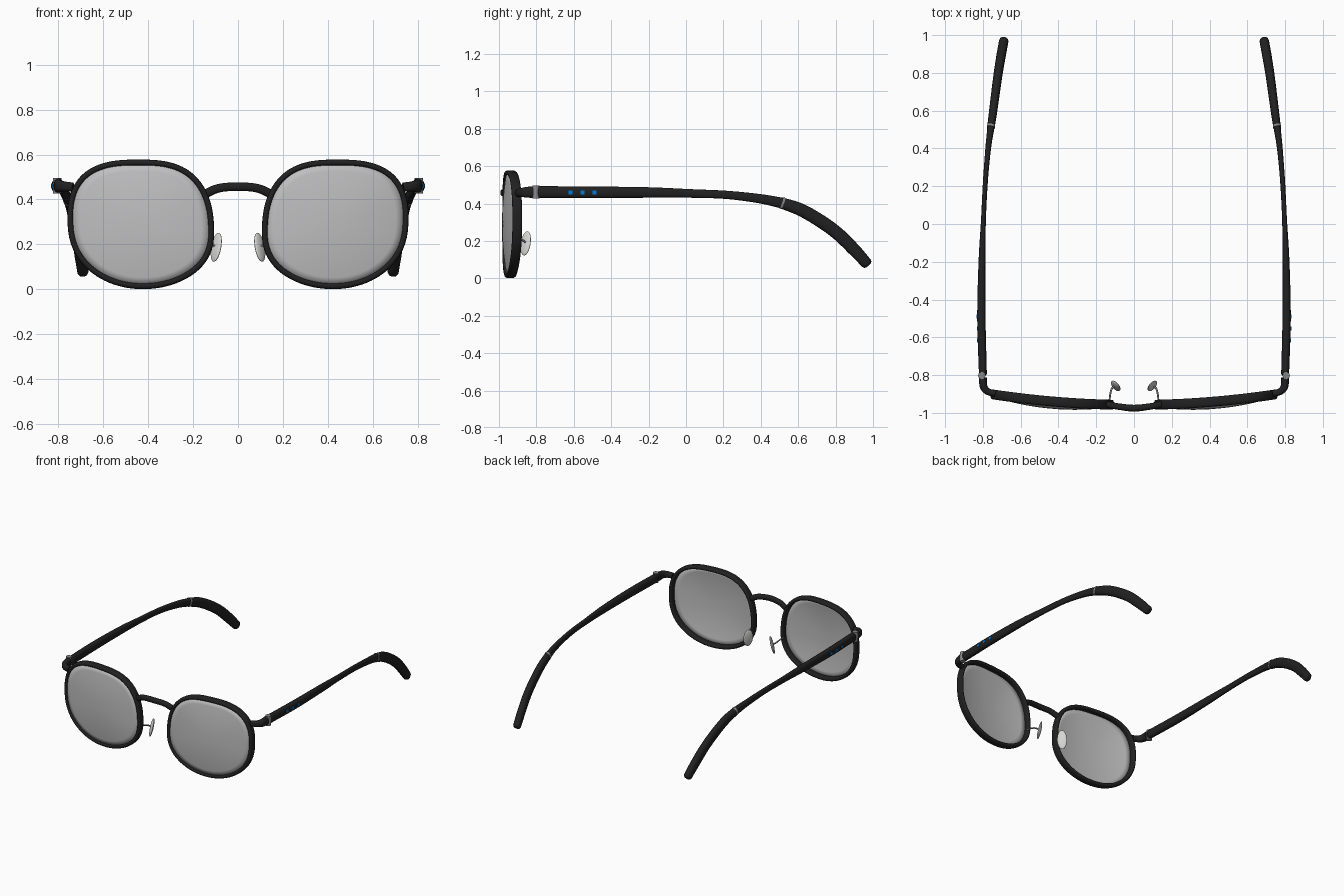
import bpy, bmesh, math
from mathutils import Vector, Matrix

cube = bpy.data.objects.get("Cube")
if cube:
    bpy.data.objects.remove(cube)


def material(name, r, g, b, rough=0.5):
    m = bpy.data.materials.new(name)
    m.use_nodes = True
    m.diffuse_color = (r, g, b, 1)
    bsdf = m.node_tree.nodes["Principled BSDF"]
    bsdf.inputs["Base Color"].default_value = (r, g, b, 1)
    bsdf.inputs["Roughness"].default_value = rough
    return m


BLACK = material("frame black", 0.015, 0.015, 0.015)
LENS = material("lens grey", 0.52, 0.52, 0.53)
METAL = material("hinge metal", 0.25, 0.25, 0.25)
PAD = material("pad clear white", 0.68, 0.68, 0.67)
BLUE = material("marker blue", 0.0, 0.2, 0.7)


def finish(name, bm, mat, angle=40):
    bmesh.ops.recalc_face_normals(bm, faces=bm.faces)
    mesh = bpy.data.meshes.new(name)
    bm.to_mesh(mesh)
    bm.free()
    mesh.materials.append(mat)
    ob = bpy.data.objects.new(name, mesh)
    bpy.context.collection.objects.link(ob)
    bpy.ops.object.select_all(action="DESELECT")
    ob.select_set(True)
    bpy.context.view_layer.objects.active = ob
    bpy.ops.object.shade_smooth_by_angle(angle=math.radians(angle))
    return ob


def superellipse(t, n):
    c, s = math.cos(t), math.sin(t)
    return (math.copysign(abs(c) ** (2 / n), c), math.copysign(abs(s) ** (2 / n), s))


def smooth_path(keys, steps):
    """Catmull-Rom through keys of (x, y, z, half_width, half_height)."""
    k = [Vector(p) for p in keys]
    k = [2 * k[0] - k[1]] + k + [2 * k[-1] - k[-2]]
    out = []
    for i in range(1, len(k) - 2):
        a, b, c, d = k[i - 1:i + 3]
        for j in range(steps):
            t = j / steps
            out.append(0.5 * (2 * b + (c - a) * t + (2 * a - 5 * b + 4 * c - d) * t * t
                              + (3 * b - a - 3 * c + d) * t ** 3))
    return out + [k[-2]]


def loft(name, path, mat, up=(0, 0, 1), closed=False, sides=20, n=2.4, dome=0.0):
    """Sweep a rounded section along the path."""
    bm = bmesh.new()
    rings, count, up = [], len(path), Vector(up)

    def ring(p, tangent, scale=1.0, shift=0.0):
        side = tangent.cross(up).normalized()
        top = side.cross(tangent).normalized()
        verts = []
        for i in range(sides):
            u, v = superellipse(2 * math.pi * i / sides, n)
            co = Vector(p[:3]) + tangent * shift
            verts.append(bm.verts.new(co + side * u * p[3] * scale + top * v * p[4] * scale))
        rings.append(verts)

    for i, p in enumerate(path):
        a = path[(i - 1) % count] if closed or i else p
        b = path[(i + 1) % count] if closed or i < count - 1 else p
        tangent = (Vector(b[:3]) - Vector(a[:3])).normalized()
        if dome and i == 0:
            ring(p, tangent, 0.55, -dome)
            ring(p, tangent, 0.85, -dome * 0.65)
        ring(p, tangent)
        if dome and i == count - 1:
            ring(p, tangent, 0.85, dome * 0.65)
            ring(p, tangent, 0.55, dome)
    for a, b in zip(rings, rings[1:] + (rings[:1] if closed else [])):
        for i in range(sides):
            j = (i + 1) % sides
            bm.faces.new((a[i], a[j], b[j], b[i]))
    if not closed:
        bm.faces.new(rings[0])
        bm.faces.new(rings[-1])
    return finish(name, bm, mat)


def rim_point(t, scale=1.0):
    """Rounded lens outline, squarer at the top, bowed back at the sides."""
    u, v = superellipse(t, 2.4 + 0.3 * math.sin(t))
    x = 0.433 + (0.313 * u + 0.01 * v) * scale
    z = 0.289 + (0.275 * v + 0.012 * u * (1 - v * v)) * scale
    return x, -0.958 + 0.1 * x * x, z


def mirrored(keys, s):
    return [(s * p[0],) + tuple(p[1:]) for p in keys]


SEG = 96
END_PIECE = [(0.735, -0.897, 0.455, 0.017, 0.02), (0.772, -0.888, 0.458, 0.018, 0.022),
             (0.796, -0.862, 0.46, 0.02, 0.027), (0.8, -0.815, 0.461, 0.021, 0.032)]
TEMPLE = [(0.8, -0.795, 0.461, 0.021, 0.032), (0.808, -0.5, 0.46, 0.022, 0.031),
          (0.805, -0.2, 0.459, 0.018, 0.028), (0.797, 0.02, 0.454, 0.013, 0.023),
          (0.787, 0.22, 0.446, 0.013, 0.022), (0.772, 0.4, 0.425, 0.015, 0.025),
          (0.757, 0.515, 0.402, 0.019, 0.029)]
TIP = [(0.757, 0.515, 0.402, 0.02, 0.03), (0.744, 0.61, 0.368, 0.022, 0.034),
       (0.731, 0.71, 0.312, 0.023, 0.035), (0.717, 0.81, 0.24, 0.024, 0.035),
       (0.702, 0.9, 0.152, 0.025, 0.034), (0.69, 0.966, 0.08, 0.025, 0.03)]

for s, side in ((1, "left"), (-1, "right")):
    # Rim around the lens
    rim = [(*rim_point(2 * math.pi * i / SEG), 0.0135, 0.026) for i in range(SEG)]
    loft(side + "_rim", mirrored(rim, s), BLACK, up=(0, 1, 0), closed=True, sides=16, n=2.8)

    # Domed lens
    bm = bmesh.new()
    rows = []
    for k in range(1, 9):
        r = k / 8
        row = []
        for i in range(SEG):
            x, y, z = rim_point(2 * math.pi * i / SEG, r * 0.98)
            row.append(bm.verts.new((s * x, y - 0.012 - 0.024 * (1 - r * r), z)))
        rows.append(row)
    bm.faces.new(rows[0])
    for a, b in zip(rows, rows[1:]):
        for i in range(SEG):
            j = (i + 1) % SEG
            bm.faces.new((a[i], a[j], b[j], b[i]))
    lens = finish(side + "_lens", bm, LENS)
    thick = lens.modifiers.new("thickness", "SOLIDIFY")
    thick.thickness = 0.006
    thick.offset = 0

    # End piece, temple and ear tip
    loft(side + "_end_piece", smooth_path(mirrored(END_PIECE, s), 6), BLACK)
    loft(side + "_temple", smooth_path(mirrored(TEMPLE, s), 8), BLACK, dome=0.008)
    loft(side + "_ear_tip", smooth_path(mirrored(TIP, s), 6), BLACK, dome=0.014)

    # Metal band between temple and ear tip
    band = [(0.758, 0.51, 0.404, 0.0215, 0.0315), (0.7565, 0.521, 0.4, 0.0215, 0.0315)]
    loft(side + "_tip_band", mirrored(band, s), METAL)

    # Hinge pin
    bm = bmesh.new()
    bmesh.ops.create_cone(bm, cap_ends=True, segments=24, radius1=0.019, radius2=0.019, depth=0.07,
                          matrix=Matrix.Translation((s * 0.806, -0.803, 0.461)))
    finish(side + "_hinge_pin", bm, METAL)

    # Three square markers on the outside of the temple
    for i in range(3):
        bm = bmesh.new()
        where = Matrix.Translation((s * (0.827 + 0.001 * i), -0.617 + 0.064 * i, 0.46))
        bmesh.ops.create_cube(bm, size=1, matrix=where @ Matrix.Diagonal((0.009, 0.021, 0.021, 1)))
        finish(f"{side}_marker_{i + 1}", bm, BLUE)

    # Nose pad and its wire arm
    bm = bmesh.new()
    turn = Matrix.Rotation(s * math.radians(-40), 4, "Z") @ Matrix.Rotation(s * math.radians(-12), 4, "Y")
    bmesh.ops.create_uvsphere(bm, u_segments=24, v_segments=16, radius=1,
                              matrix=Matrix.Translation((s * 0.097, -0.857, 0.187)) @ turn
                              @ Matrix.Diagonal((0.011, 0.033, 0.066, 1)))
    finish(side + "_nose_pad", bm, PAD)
    wire = [(0.13, -0.95, 0.215, 0.005, 0.005), (0.127, -0.91, 0.215, 0.005, 0.005),
            (0.118, -0.872, 0.203, 0.005, 0.005), (0.1, -0.857, 0.19, 0.005, 0.005)]
    loft(side + "_pad_arm", smooth_path(mirrored(wire, s), 5), METAL, sides=10, n=2)

# Bridge
half = [(0.145, -0.955, 0.425, 0.017, 0.02), (0.085, -0.966, 0.45, 0.017, 0.019)]
bridge = half + [(0, -0.975, 0.457, 0.018, 0.019)] + mirrored(half[::-1], -1)
loft("bridge", smooth_path(bridge, 8), BLACK)
